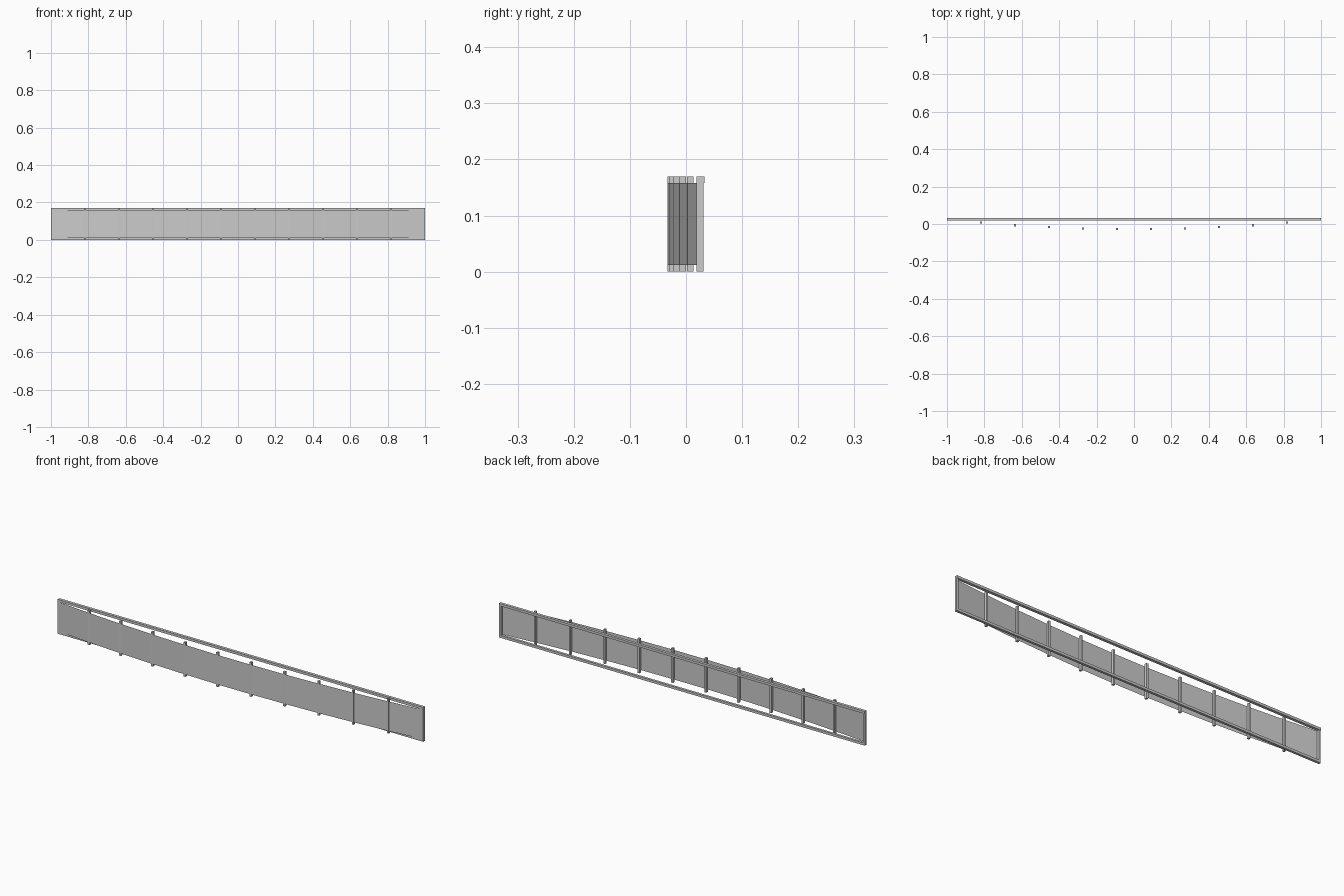
import bpy

if "Cube" in bpy.data.objects:
    bpy.data.objects.remove(bpy.data.objects["Cube"])

H = 0.17          # overall height
BAR = 0.012       # bar thickness
N = 11            # number of panel bays


def box(name, x0, x1, y0, y1, z0, z1):
    bpy.ops.mesh.primitive_cube_add(
        size=1, location=((x0 + x1) / 2, (y0 + y1) / 2, (z0 + z1) / 2))
    ob = bpy.context.object
    ob.name = name
    ob.scale = (x1 - x0, y1 - y0, z1 - z0)
    bpy.ops.object.transform_apply(location=False, rotation=False, scale=True)
    return ob


def bow(x):
    """Front face of the posts along the shallow bow."""
    return -0.0334 + 0.0524 * x * x


# straight rails at the back
box("bottom_rail", -1, 1, 0.019, 0.031, 0, BAR)
box("top_rail", -1, 1, 0.019, 0.033, H - BAR, H)

# end posts closing the frame
for side in (-1, 1):
    xs = sorted((side, side * (1 - 0.010)))
    box("end_post", xs[0], xs[1], 0.019, 0.031, 0, H)

# slim posts following the bow
stations = [-1 + 2 * i / N for i in range(N + 1)]
for x in stations[1:-1]:
    box("post", x - 0.005, x + 0.005, bow(x), bow(x) + 0.012, 0, H)

# thin faceted panel, just behind the post fronts
verts, faces = [], []
for x in stations:
    y = bow(x) + 0.0005
    verts += [(x, y, BAR), (x, y, H - BAR)]
for i in range(N):
    a = 2 * i
    faces.append((a, a + 2, a + 3, a + 1))
mesh = bpy.data.meshes.new("panel")
mesh.from_pydata(verts, [], faces)
panel = bpy.data.objects.new("panel", mesh)
bpy.context.collection.objects.link(panel)
